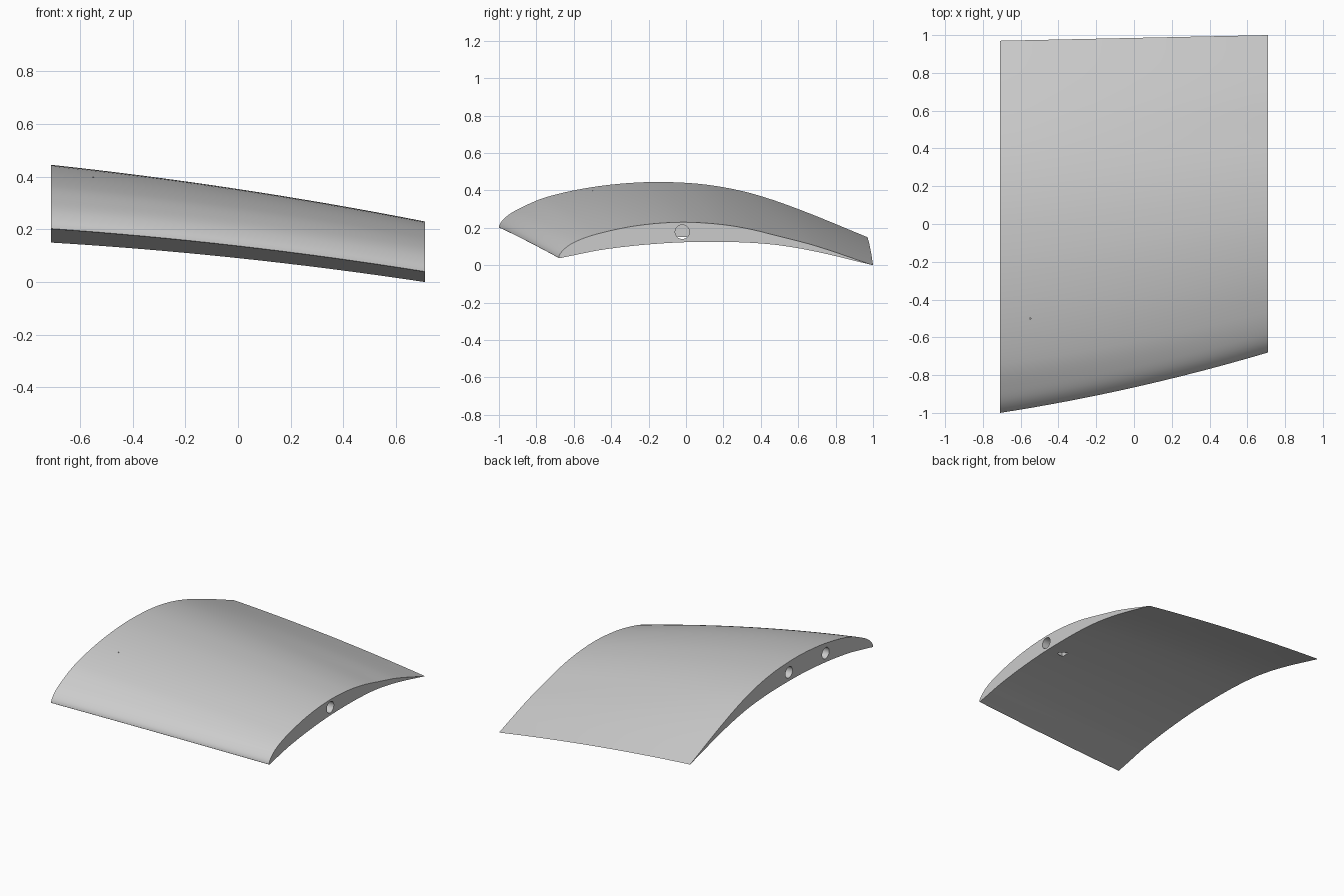
import bpy
import bmesh
import math
from mathutils import Matrix, Vector

cube = bpy.data.objects.get("Cube")
if cube:
    bpy.data.objects.remove(cube, do_unlink=True)

HALF_SPAN = 0.71
SPAN_STEPS = 16
SUBSTEPS = 5

# Airfoil heights above the chord line, at fractions along the chord
CHORD = [0, .02, .06, .13, .25, .38, .5, .6, .7, .82, 1]
UPPER_ROOT = [0, .058, .108, .169, .227, .26, .265, .249, .21, .135, 0]
UPPER_TIP = [0, .051, .094, .136, .182, .205, .201, .18, .143, .095, 0]
LOWER_TIP = [0, .005, .02, .046, .076, .097, .105, .105, .095, .065, 0]
LOWER_ROOT = [h * 1.3 for h in LOWER_TIP]


def outline(upper, lower):
    """Smooth closed section: trailing edge, over the top, nose, underside."""
    pts = [Vector(p) for p in zip(CHORD, upper)][::-1]
    pts += [Vector(p) for p in zip(CHORD, lower)][1:]
    out = []
    for i in range(len(pts) - 1):
        a, b = pts[i], pts[i + 1]
        before, after = pts[max(i - 1, 0)], pts[min(i + 2, len(pts) - 1)]
        # Tangents scaled to the local point spacing
        size = (b - a).length
        ta = (b - before).normalized() * size
        tb = (after - a).normalized() * size
        for k in range(SUBSTEPS):
            s = k / SUBSTEPS
            out.append(a * (2*s**3 - 3*s**2 + 1) + ta * (s**3 - 2*s**2 + s)
                       + b * (3*s**2 - 2*s**3) + tb * (s**3 - s**2))
    return out


def place(p, nose, tail):
    """Put a section point on its chord line; returns (y, z)."""
    line = nose.lerp(tail, p.x)
    return Vector((line.x, line.y + p.y))


def new_object(name, bm):
    mesh = bpy.data.meshes.new(name)
    bmesh.ops.recalc_face_normals(bm, faces=bm.faces)
    bm.to_mesh(mesh)
    bm.free()
    obj = bpy.data.objects.new(name, mesh)
    bpy.context.collection.objects.link(obj)
    return obj


def drill(target, center, radius, depth, axis):
    """Cut a blind round hole centred on a surface point."""
    bm = bmesh.new()
    turn = Matrix.Rotation(math.pi / 2, 4, 'Y') if axis == 'X' else Matrix()
    bmesh.ops.create_cone(bm, cap_ends=True, segments=32, radius1=radius,
                          radius2=radius, depth=depth * 2,
                          matrix=Matrix.Translation(center) @ turn)
    cutter = new_object("hole_cutter", bm)
    cutter.hide_render = True
    mod = target.modifiers.new("hole", 'BOOLEAN')
    mod.operation = 'DIFFERENCE'
    mod.solver = 'EXACT'
    mod.object = cutter
    bpy.context.view_layer.objects.active = target
    bpy.ops.object.modifier_apply(modifier=mod.name)
    bpy.data.objects.remove(cutter, do_unlink=True)


# Wing panel: loft from the wide root section to the narrow tip section
root = [place(p, Vector((-1, .203)), Vector((.97, .15)))
        for p in outline(UPPER_ROOT, LOWER_ROOT)]
tip_shape = outline(UPPER_TIP, LOWER_TIP)
tip = [place(p, Vector((-.68, .04)), Vector((1, 0))) for p in tip_shape]

bm = bmesh.new()
rings = []
for i in range(SPAN_STEPS + 1):
    u = 2 * i / SPAN_STEPS - 1
    bow = 1 - u * u
    ring = []
    for a, b, shape in zip(root, tip, tip_shape):
        p = a.lerp(b, (u + 1) / 2)
        y = p.x - .025 * bow * (1 - shape.x)
        ring.append(bm.verts.new((u * HALF_SPAN, y, p.y + .016 * bow)))
    rings.append(ring)
count = len(tip)
for r0, r1 in zip(rings, rings[1:]):
    for j in range(count):
        k = (j + 1) % count
        bm.faces.new((r0[j], r0[k], r1[k], r1[j]))
bm.faces.new(rings[0])
bm.faces.new(rings[-1][::-1])
wing = new_object("wing_panel", bm)

# Pin holes in the ends, and a tiny vent in the top
drill(wing, (HALF_SPAN, -.02, .178), .038, .16, 'X')
for y, z in ((-.095, .372), (-.49, .352)):
    drill(wing, (-HALF_SPAN, y, z), .038, .16, 'X')
drill(wing, (-.55, -.5, .4), .004, .02, 'Z')

# Plain grey finish
grey = bpy.data.materials.new("light_grey")
grey.use_nodes = True
color = (.6, .6, .6, 1)
grey.diffuse_color = color
grey.node_tree.nodes["Principled BSDF"].inputs["Base Color"].default_value = color
wing.data.materials.clear()
wing.data.materials.append(grey)

bpy.ops.object.select_all(action='DESELECT')
wing.select_set(True)
bpy.context.view_layer.objects.active = wing
bpy.ops.object.shade_smooth_by_angle(angle=math.radians(35))
